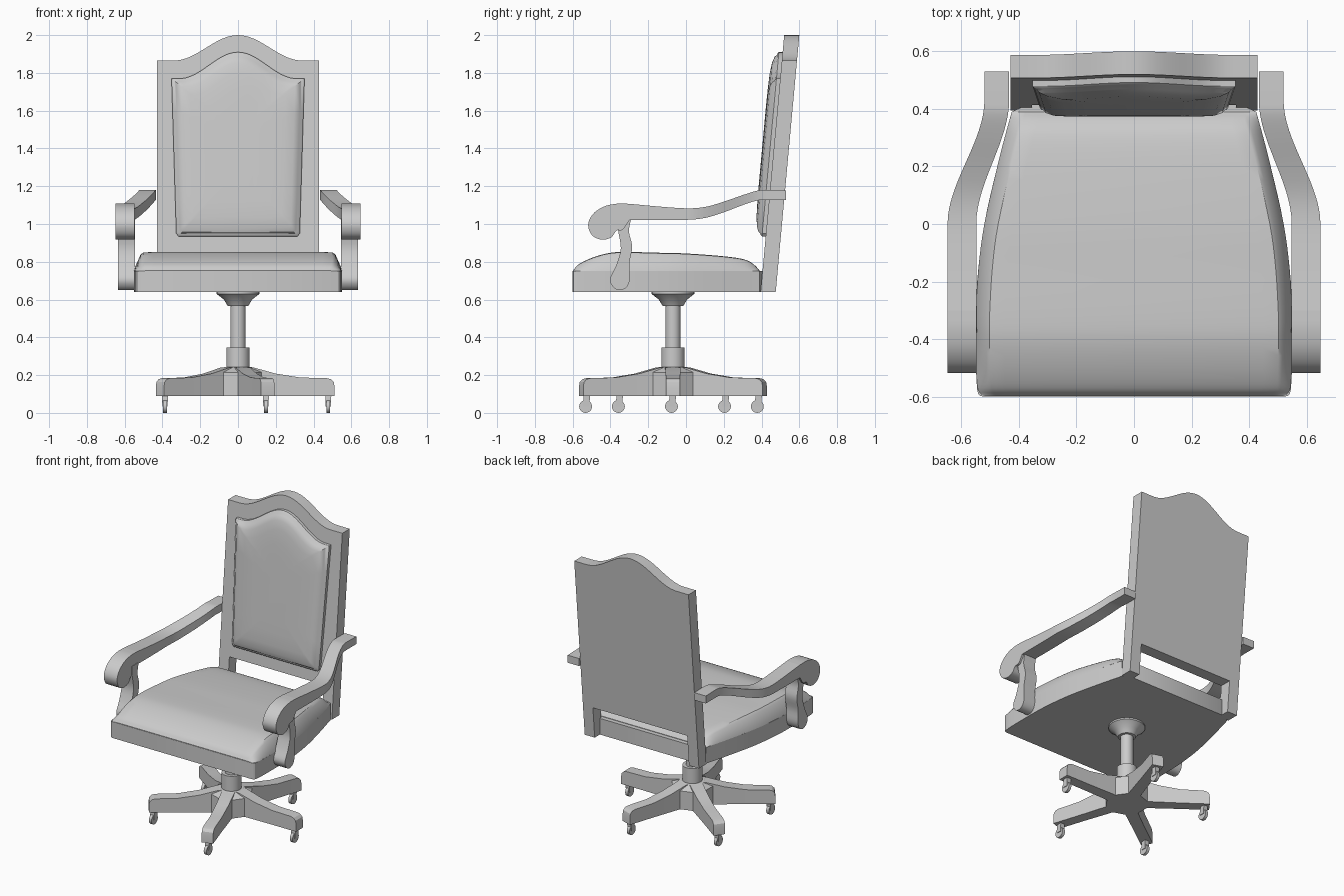
import bpy, bmesh
from math import sin, cos, pi, radians, tau
from mathutils import Matrix, Vector

if "Cube" in bpy.data.objects:
    bpy.data.objects.remove(bpy.data.objects["Cube"])

CY = -0.069  # pedestal centre in y


def finish(name, bm, mirror=False, smooth=True):
    bmesh.ops.remove_doubles(bm, verts=bm.verts, dist=1e-5)
    bmesh.ops.recalc_face_normals(bm, faces=bm.faces)
    me = bpy.data.meshes.new(name)
    bm.to_mesh(me)
    bm.free()
    ob = bpy.data.objects.new(name, me)
    bpy.context.collection.objects.link(ob)
    if mirror:
        ob.modifiers.new("Mirror", 'MIRROR')
    if smooth:
        bpy.ops.object.select_all(action='DESELECT')
        ob.select_set(True)
        bpy.context.view_layer.objects.active = ob
        bpy.ops.object.shade_smooth_by_angle(angle=radians(32))
    return ob


def loft(bm, rings):
    """Skin a list of closed rings and cap both ends."""
    vr = [[bm.verts.new(p) for p in r] for r in rings]
    n = len(vr[0])
    for a, b in zip(vr, vr[1:]):
        for i in range(n):
            j = (i + 1) % n
            bm.faces.new((a[i], a[j], b[j], b[i]))
    bm.faces.new(vr[0])
    bm.faces.new(vr[-1])


def lathe(bm, prof, seg, turn=0.0):
    loft(bm, [[(r * cos(turn + tau * k / seg), CY + r * sin(turn + tau * k / seg), z)
               for k in range(seg)] for r, z in prof])


def curve(pts, steps=5):
    """Catmull-Rom smoothing of an open point list."""
    P = [Vector(p) for p in pts]
    P = [2 * P[0] - P[1]] + P + [2 * P[-1] - P[-2]]
    out = []
    for a, b, c, d in zip(P, P[1:], P[2:], P[3:]):
        for k in range(steps):
            t = k / steps
            out.append(0.5 * (2 * b + (c - a) * t + (2 * a - 5 * b + 4 * c - d) * t * t
                              + (3 * b - a - 3 * c + d) * t ** 3))
    return out + [P[-2]]


# seat frame: tapered plan with curved sides
plan = [(-0.6, 0.525, 0), (-0.575, 0.545, 0), (-0.4, 0.55, 0), (-0.2, 0.545, 0), (0, 0.52, 0),
        (0.2, 0.475, 0), (0.39, 0.425, 0)]
side = curve(plan, 4)
bm = bmesh.new()
loft(bm, [[(-w, y, 0.64), (w, y, 0.64), (w, y, 0.75), (-w, y, 0.75)] for y, w, _ in side]
     + [[(-0.36, 0.42, 0.64), (0.36, 0.42, 0.64), (0.36, 0.42, 0.75), (-0.36, 0.42, 0.75)]])
finish("seat_frame", bm)

# seat cushion: sloped sides, rolled front, falling to the back
bm = bmesh.new()
sections = curve([(-0.598, 0.525, 0.003), (-0.57, 0.543, 0.035), (-0.5, 0.548, 0.07),
                  (-0.41, 0.55, 0.096), (-0.32, 0.55, 0.102), (-0.15, 0.54, 0.098),
                  (0, 0.52, 0.094), (0.2, 0.475, 0.079), (0.31, 0.447, 0.062),
                  (0.36, 0.433, 0.035), (0.39, 0.425, 0.003)], 4)
rings = []
for y, w, h in sections:
    half = [(w, 0), (w - 0.006, 0.22), (w - 0.034, 0.85), (w - 0.048, 0.97), (w - 0.1, 1)]
    half = [(x, 0.75 + f * h) for x, f in half]
    rings.append([(x, y, z) for x, z in half] + [(-x, y, z) for x, z in reversed(half)])
loft(bm, rings)
finish("seat_cushion", bm)


# leaning back frame with arched top and open foot
def lean(z):
    return 0.395 + 0.0919 * (z - 0.64)


def arch(x, low, rise, span):
    return low + (rise * 0.5 * (1 + cos(pi * x / span)) if abs(x) < span else 0)


outline = [(0.355, 0.64), (0.43, 0.64)]
for k in range(33):
    x = 0.43 * (1 - k / 16)
    outline.append((x, arch(x, 1.865, 0.135, 0.34)))
outline += [(-0.43, 0.64), (-0.355, 0.64), (-0.355, 0.85), (0.355, 0.85)]
bm = bmesh.new()
loft(bm, [[(x, lean(z) + t, z) for x, z in outline] for t in (0, 0.08)])
finish("back_frame", bm)

# padded back panel
panel = [(-0.315, 0.935), (0.315, 0.935), (0.327, 0.95)]
panel += [(0.327 + 0.025 * k / 5, 0.95 + 0.82 * k / 5) for k in range(1, 5)]
for k in range(29):
    x = 0.352 * (1 - k / 14)
    panel.append((x, arch(x, 1.77, 0.14, 0.31)))
panel += [(-0.327 - 0.025 * k / 5, 0.95 + 0.82 * k / 5) for k in range(4, 0, -1)]
panel += [(-0.327, 0.95)]
bm = bmesh.new()
rings = []
for d, h in [(0, -0.01), (0, 0.02), (0.006, 0.027), (0.014, 0.03), (0.022, 0.04),
             (0.05, 0.051), (0.1, 0.058), (0.18, 0.061), (0.26, 0.062)]:
    sx, sz = 1 - d / 0.35, 1 - d / 0.46
    rings.append([(x * sx, lean(1.4 + (z - 1.4) * sz) - h, 1.4 + (z - 1.4) * sz)
                  for x, z in panel])
loft(bm, rings)
finish("back_cushion", bm)

# arm rails: lofted bar that swings in to meet the back
bm = bmesh.new()
bar = curve([(-0.3, 1.107, 1.02), (-0.15, 1.093, 1.02), (0, 1.083, 1.022), (0.1, 1.09, 1.032),
             (0.2, 1.118, 1.062), (0.3, 1.153, 1.1), (0.38, 1.177, 1.125), (0.43, 1.18, 1.127),
             (0.53, 1.178, 1.127)], 4)
rings = []
for y, zt, zb in bar:
    t = min(max(y / 0.43, 0), 1)
    s = t * t * (3 - 2 * t)
    c, hw = 0.598 - 0.121 * s, 0.05 - 0.007 * s
    rings.append([(c - hw, y, zb), (c + hw, y, zb), (c + hw, y, zt), (c - hw, y, zt)])
loft(bm, rings)
finish("arm_rail", bm, mirror=True)

# scroll at the front of each arm
scroll = curve([(-0.3, 1.107, 0), (-0.37, 1.107, 0), (-0.44, 1.09, 0), (-0.495, 1.05, 0),
                (-0.518, 0.995, 0), (-0.497, 0.94, 0), (-0.445, 0.917, 0), (-0.395, 0.93, 0),
                (-0.368, 0.965, 0), (-0.335, 0.97, 0), (-0.3, 1.02, 0)], 4)
bm = bmesh.new()
loft(bm, [[(x, y, z) for y, z, _ in scroll] for x in (0.548, 0.648)])
finish("arm_scroll", bm, mirror=True)

# shaped arm posts
post = curve([(-0.29, 1.03, 0), (-0.302, 0.96, 0), (-0.285, 0.88, 0), (-0.3, 0.79, 0),
              (-0.297, 0.71, 0), (-0.315, 0.665, 0), (-0.35, 0.65, 0), (-0.385, 0.665, 0),
              (-0.402, 0.71, 0), (-0.37, 0.78, 0), (-0.345, 0.87, 0), (-0.36, 0.97, 0),
              (-0.36, 1.03, 0)], 4)
bm = bmesh.new()
loft(bm, [[(x, y, z) for y, z, _ in post] for x in (0.545, 0.635)])
finish("arm_post", bm, mirror=True)

# pedestal column with flared mount and lower sleeve
bm = bmesh.new()
lathe(bm, [(0.062, 0.2), (0.062, 0.345), (0.04, 0.345), (0.04, 0.565), (0.055, 0.567),
           (0.075, 0.6), (0.113, 0.63), (0.113, 0.642)], 32)
finish("pedestal", bm)

# ten-sided hub of the star base
bm = bmesh.new()
lathe(bm, [(0.132, 0.09), (0.132, 0.215), (0.075, 0.243)], 10, radians(18))
finish("base_hub", bm, smooth=False)

# five legs with casters
for i in range(5):
    a = tau * i / 5
    bm = bmesh.new()
    loft(bm, [[(r, -w, 0.09), (r, w, 0.09), (r, w, z), (r, -w, z)]
              for r, w, z in [(0.02, 0.042, 0.243), (0.08, 0.041, 0.241), (0.2, 0.039, 0.208),
                              (0.33, 0.037, 0.187), (0.47, 0.037, 0.184), (0.493, 0.037, 0.178),
                              (0.507, 0.037, 0.163), (0.511, 0.037, 0.14)]])
    bm.transform(Matrix.Translation((0, CY, 0)) @ Matrix.Rotation(a, 4, 'Z'))
    finish(f"base_leg_{i + 1}", bm)

    x, y = 0.478 * cos(a), CY + 0.478 * sin(a)
    bm = bmesh.new()
    loft(bm, [[(x + s, y - 0.008 + 0.034 * cos(tau * k / 20), 0.034 + 0.034 * sin(tau * k / 20))
               for k in range(20)] for s in (-0.01, 0.01)])
    finish(f"caster_wheel_{i + 1}", bm)

    bm = bmesh.new()
    loft(bm, [[(x - w, y - 0.017 + o, z), (x + w, y - 0.017 + o, z),
               (x + w, y + 0.017 + o, z), (x - w, y + 0.017 + o, z)]
              for w, o, z in [(0.014, -0.006, 0.035), (0.015, -0.003, 0.068), (0.016, 0, 0.095)]])
    finish(f"caster_fork_{i + 1}", bm)
